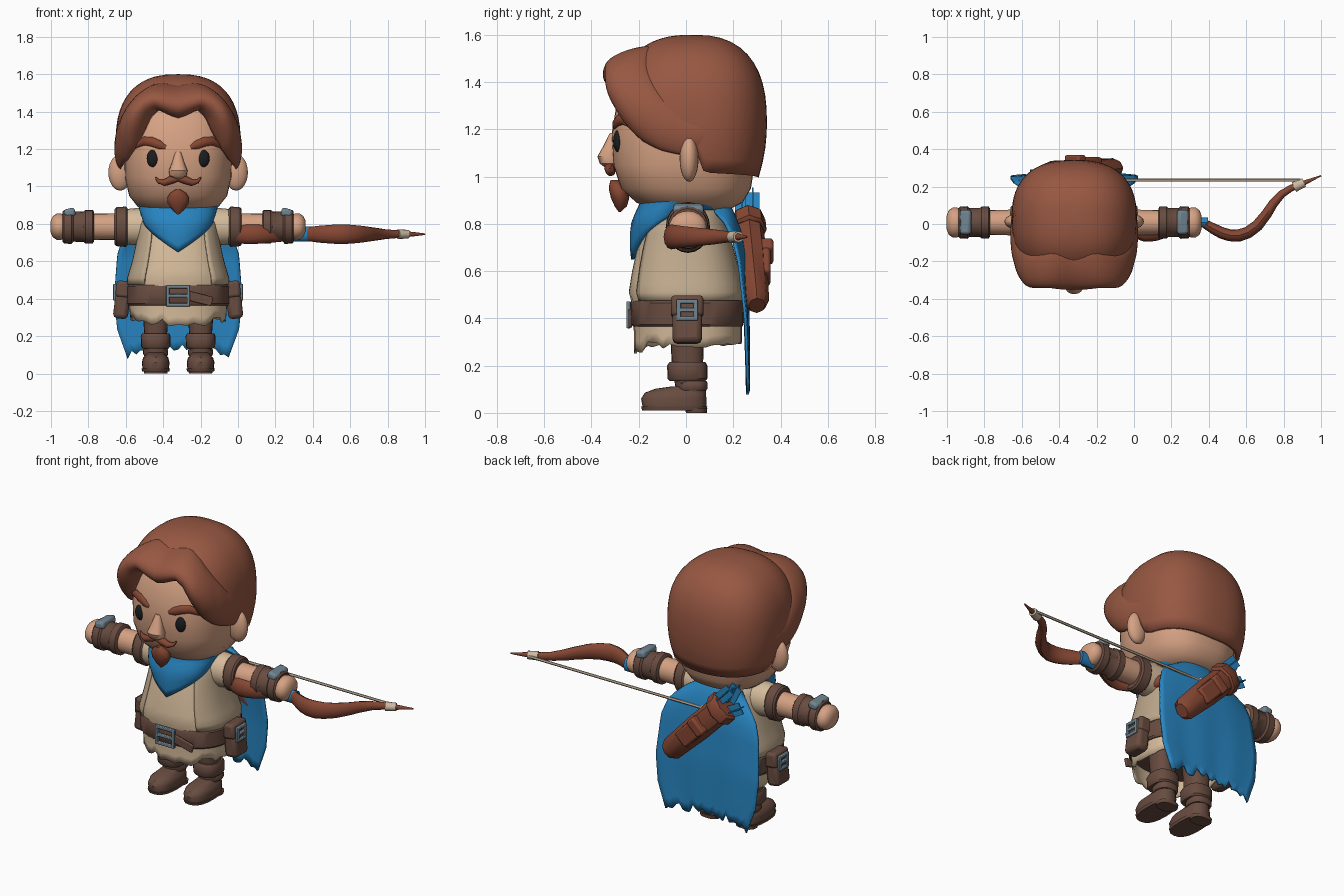
import bpy, bmesh, math, random
from math import sin, cos, pi
from mathutils import Vector, Matrix, Euler

random.seed(4)
cube = bpy.data.objects.get("Cube")
if cube:
    bpy.data.objects.remove(cube)
CX = -.32          # body centre line
parts = []


def paint(name, r, g, b):
    rgba = [(c / 255) ** 2.2 for c in (r, g, b)] + [1]
    m = bpy.data.materials.new(name)
    m.use_nodes = True
    m.diffuse_color = rgba
    m.node_tree.nodes["Principled BSDF"].inputs["Base Color"].default_value = rgba
    return m


skin = paint("skin", 212, 160, 130)
hair = paint("hair brown", 150, 88, 68)
wood = paint("red brown wood", 132, 72, 54)
leather = paint("dark leather", 104, 77, 66)
cloth = paint("tan cloth", 212, 186, 154)
vest_cloth = paint("vest cloth", 190, 168, 140)
blue = paint("blue cloth", 44, 132, 192)
metal = paint("grey metal", 112, 132, 144)
black = paint("eye black", 32, 34, 36)
cord = paint("pale cord", 202, 184, 162)


def finish(name, bm, mat, thick=0, bevel=0):
    bmesh.ops.remove_doubles(bm, verts=bm.verts, dist=.0002)
    bmesh.ops.recalc_face_normals(bm, faces=bm.faces)
    mesh = bpy.data.meshes.new(name)
    bm.to_mesh(mesh)
    bm.free()
    mesh.materials.append(mat)
    ob = bpy.data.objects.new(name, mesh)
    bpy.context.collection.objects.link(ob)
    if thick:
        mod = ob.modifiers.new("thickness", "SOLIDIFY")
        mod.thickness, mod.offset = thick, 0
    if bevel:
        mod = ob.modifiers.new("bevel", "BEVEL")
        mod.width, mod.segments = bevel, 2
    parts.append(ob)
    return ob


def skin_rings(name, rings, mat, closed=True, caps=True, thick=0):
    bm = bmesh.new()
    rows = [[bm.verts.new(p) for p in ring] for ring in rings]
    for low, high in zip(rows, rows[1:]):
        n = len(low)
        for i in range(n if closed else n - 1):
            j = (i + 1) % n
            bm.faces.new((low[i], low[j], high[j], high[i]))
    if caps:
        bm.faces.new(rows[0])
        bm.faces.new(rows[-1])
    return finish(name, bm, mat, thick)


def lerp(table, x):
    for (a, *va), (b, *vb) in zip(table, table[1:]):
        if x <= b:
            k = max(0, (x - a) / (b - a))
            return [p + (q - p) * k for p, q in zip(va, vb)]
    return list(table[-1][1:])


def oval(a, rx, y0, y1, p=2.5):
    """Rounded oval, angle zero at the front."""
    def power(c):
        return math.copysign(abs(c) ** (2 / p), c)
    return rx * power(sin(a)), (y0 + y1) / 2 - (y1 - y0) / 2 * power(cos(a))


def loft(name, table, mat, x=CX, n=32, p=2.5):
    rings = []
    for z, rx, y0, y1 in table:
        ring = [oval(2 * pi * i / n, rx, y0, y1, p) for i in range(n)]
        rings.append([(x + px, py, z) for px, py in ring])
    return skin_rings(name, rings, mat)


def shell(name, fn, nu, nv, mat, closed=False, thick=.012):
    div = nu if closed else nu - 1
    rings = [[fn(i / div, j / (nv - 1)) for i in range(nu)] for j in range(nv)]
    return skin_rings(name, rings, mat, closed, False, thick)


def sweep(name, path, radii, mat, ref=(0, 0, 1), n=12):
    pts = [Vector(p) for p in path]
    rings = []
    for i, (p, (r1, r2)) in enumerate(zip(pts, radii)):
        t = (pts[min(i + 1, len(pts) - 1)] - pts[max(i - 1, 0)]).normalized()
        side = t.cross(Vector(ref)).normalized()
        up = side.cross(t)
        rings.append([p + side * r1 * cos(2 * pi * k / n) + up * r2 * sin(2 * pi * k / n)
                      for k in range(n)])
    return skin_rings(name, rings, mat)


def ball(name, loc, radii, mat):
    bm = bmesh.new()
    bmesh.ops.create_uvsphere(bm, u_segments=20, v_segments=12, radius=1)
    bm.transform(Matrix.Translation(loc) @ Matrix.Diagonal((*radii, 1)))
    return finish(name, bm, mat)


def boxes(name, items, mat, loc, rot=(0, 0, 0), bevel=.012):
    bm = bmesh.new()
    frame = Matrix.Translation(loc) @ Euler(rot).to_matrix().to_4x4()
    for pos, size in items:
        bmesh.ops.create_cube(bm, size=1, matrix=frame @ Matrix.Translation(pos)
                              @ Matrix.Diagonal((*size, 1)))
    return finish(name, bm, mat, bevel=bevel)


def buckle(name, loc, turn, w, h):
    bars = [((0, 0, s * h), (2 * w, .018, .018)) for s in (-1, 0, 1)]
    bars += [((s * w, 0, 0), (.018, .018, 2 * h + .018)) for s in (-1, 1)]
    boxes(name, bars, metal, loc, (0, 0, turn), .004)


# Head, face
HEAD = [(.86, .15, -.13, .18), (.89, .215, -.21, .24), (.95, .262, -.275, .275),
        (1.05, .285, -.308, .29), (1.18, .289, -.315, .3), (1.36, .28, -.285, .29),
        (1.47, .2, -.2, .22)]
loft("head", HEAD, skin, n=40)
loft("nose", [(1.04, .02, -.345, -.29), (1.055, .045, -.365, -.28), (1.085, .05, -.375, -.28),
              (1.13, .032, -.35, -.29), (1.185, .016, -.322, -.29)], skin, n=16, p=2.2)


def face_y(x):
    return -.015 - .3 * (1 - (x / .289) ** 2.5) ** .4


for s, side in ((-1, "right"), (1, "left")):
    ball(side + "_eye", (CX + s * .135, face_y(.135) + .008, 1.15), (.033, .02, .046), black)
    ball(side + "_ear", (CX + s * .31, .013, 1.075), (.063, .04, .097), skin)
    brow = [(.065, 1.208), (.1, 1.222), (.14, 1.238), (.18, 1.243), (.21, 1.225), (.235, 1.2)]
    sweep(side + "_eyebrow", [(CX + s * x, face_y(x) + .012, z) for x, z in brow],
          [(.01, .012), (.018, .024), (.018, .026), (.018, .024), (.014, .016), (.004, .005)], wood)
    tache = [(0, 1.042), (.035, 1.036), (.075, 1.02), (.105, 1.028), (.122, 1.05)]
    sweep(side + "_moustache", [(CX + s * x, face_y(x) - .008, z) for x, z in tache],
          [(.018, .014), (.024, .022), (.02, .018), (.012, .011), (.003, .003)], wood)
loft("goatee", [(.85, .004, -.285, -.277), (.875, .033, -.302, -.25), (.91, .056, -.318, -.24),
                (.94, .058, -.325, -.245), (.965, .043, -.325, -.255), (.985, .012, -.32, -.28)],
     wood, n=16, p=2)


# Hair: cap plus two swept lobes parted in the middle
TOP = 1.588


def dome(z):
    k = (z - 1.22) / (TOP - 1.22)
    if k > 0:
        return max(0, 1 - k ** 2.6) ** .4
    return 1 - .32 * k * k


def hair_point(a, grow, z):
    half = .325 if cos(a) > 0 else .3
    x, y = oval(a, .322, -half, half)
    return CX + x * grow, .03 + y * grow, z


CAP_EDGE = [(0, 1.42), (30, 1.44), (45, 1.32), (70, 1.2), (90, 1.14), (96, 1.02), (180, 1)]
LOBES = [(0, 1.375, 1.53, .28), (8, 1.4, 1.538, .31), (16, 1.42, 1.543, .34),
         (24, 1.38, 1.544, .35), (32, 1.29, 1.537, .34), (42, 1.21, 1.505, .26), (55, 1.155, 1.43, .16),
         (70, 1.12, 1.335, .09), (85, 1.1, 1.25, .05), (102, 1.15, 1.2, .01)]


def cap_fn(u, v):
    a = (2 * u - 1) * pi
    z0, = lerp(CAP_EDGE, abs(math.degrees(a)))
    z = z0 + (TOP - z0) * sin(v * pi / 2)
    return hair_point(a, dome(z), z)


def lobe_fn(u, v):
    deg = (2 * u - 1) * 102
    low, high, bulge = lerp(LOBES, abs(deg))
    v = (1 - cos(pi * v)) / 2
    z = low + (high - low) * v
    return hair_point(math.radians(deg), dome(z) - .02 + bulge * max(0, sin(pi * v)) ** .5, z)


shell("hair_cap", cap_fn, 64, 16, hair, True, .025)
shell("hair_front_lobes", lobe_fn, 61, 17, hair, False, .02)

# Tunic, vest, scarf
TUNIC = [(.22, .245, -.215, .23), (.36, .255, -.215, .23), (.47, .258, -.225, .23),
         (.5, .26, -.238, .235), (.6, .23, -.222, .21), (.7, .208, -.2, .185),
         (.8, .193, -.17, .155), (.89, .15, -.12, .12)]
rag = [random.uniform(0, .05) for _ in range(48)]


def tunic_point(a, z, grow=0):
    rx, y0, y1 = lerp(TUNIC, z)
    x, y = oval(a, rx + grow, y0 - grow, y1 + grow)
    return CX + x, y, z


def tunic_fn(u, v):
    a = 2 * pi * u
    z0 = .27 - .02 * cos(a) + rag[round(u * 48) % 48] * (1 if cos(a) > -.2 else .2)
    return tunic_point(a, z0 + (.89 - z0) * v)


def scarf_fn(u, v):
    a = (2 * u - 1) * pi
    z0 = .65 + .215 * min(1, abs(a) / 1.5) ** .8
    z = z0 + (.92 - z0) * v
    return tunic_point(a, z, .012 + .055 * v + .012 * sin(pi * v))


shell("tunic", tunic_fn, 48, 16, cloth, True)
shell("vest", lambda u, v: tunic_point(.65 + u * (2 * pi - 1.3), .475 + v * .385, .01),
      40, 12, vest_cloth)
shell("scarf", scarf_fn, 49, 8, blue, False, .018)

# Belt with loose end, pouches
loft("belt", [(.365, .268, -.224, .238), (.375, .276, -.232, .244),
              (.465, .276, -.236, .244), (.475, .268, -.23, .238)], leather, n=40)
boxes("belt_end", [((0, 0, 0), (.13, .016, .05))], leather, (CX + .12, -.236, .4), (0, .25, 0), .005)
buckle("belt_buckle", (CX, -.243, .415), 0, .055, .048)
for s, side in ((-1, "right"), (1, "left")):
    boxes(side + "_pouch", [((0, 0, 0), (.08, .125, .17))], leather,
          (CX + s * .3, .005, .378), (0, -s * .12, 0), .022)
    boxes(side + "_pouch_flap", [((0, 0, 0), (.085, .137, .09))], leather,
          (CX + s * .29, .005, .45), (0, -s * .12, 0), .016)
    buckle(side + "_pouch_buckle", (CX + s * .338, .005, .435), s * pi / 2, .036, .036)

# Legs and boots
for s, side in ((-1, "right"), (1, "left")):
    x = CX + s * .12
    loft(side + "_leg", [(.08, .056, -.04, .08), (.2, .06, -.06, .072), (.4, .075, -.07, .08)],
         leather, x, 20)
    loft(side + "_boot_cuff", [(.135, .07, -.07, .082), (.145, .078, -.078, .09),
                               (.2, .08, -.08, .09), (.215, .072, -.07, .082)], leather, x, 20)
    loft(side + "_sole", [(.01, .072, -.185, .086), (.026, .076, -.19, .09)], leather, x, 20)
    loft(side + "_heel", [(0, .062, 0, .088), (.02, .066, -.005, .09)], leather, x, 20)
    loft(side + "_boot", [(.02, .07, -.183, .086), (.06, .074, -.19, .086), (.085, .067, -.175, .085),
                          (.102, .05, -.13, .084), (.112, .045, -.06, .082)], leather, x, 20)
    loft(side + "_ankle_strap", [(.095, .062, -.035, .086), (.105, .067, -.04, .092),
                                 (.125, .067, -.04, .092), (.135, .06, -.03, .086)], leather, x, 20)


# Arms: profiles are distance from the centre line with radii in y and z
def arm_part(name, s, table, mat):
    sweep(name, [(CX + s * d, .008, .785) for d, *_ in table],
          [(ry, rz) for _, ry, rz in table], mat, n=20)


for s, side in ((-1, "right"), (1, "left")):
    arm_part(side + "_sleeve", s, [(.12, .09, .09), (.22, .092, .1), (.3, .084, .092)], cloth)
    arm_part(side + "_sleeve_band", s, [(.27, .085, .098), (.28, .094, .108),
                                        (.33, .092, .104), (.34, .083, .094)], leather)
    arm_part(side + "_arm", s, [(.25, .07, .072), (.48, .066, .07)], skin)
    arm_part(side + "_bracer", s, [(.45, .075, .08), (.457, .085, .09), (.495, .085, .09),
                                   (.505, .077, .082), (.56, .077, .08), (.57, .087, .092),
                                   (.61, .085, .09), (.618, .075, .08)], leather)
    arm_part(side + "_hand", s, [(.6, .068, .062), (.625, .08, .07), (.65, .08, .07),
                                 (.67, .066, .056), (.682, .035, .03)], skin)
    boxes(side + "_bracer_plate", [((0, 0, 0), (.06, .13, .045))], metal,
          (CX + s * .58, .01, .86), (0, s * .25, 0), .014)

# Cape
hem = [random.uniform(-.03, .035) for _ in range(25)]
CAPE = [(0, .14, .15), (.06, .21, .19), (.16, .29, .225), (.3, .325, .245),
        (.62, .343, .262), (.83, .325, .262), (1, .27, .262)]


def cape_fn(u, v):
    half, y = lerp(CAPE, v)
    k = 2 * u - 1
    z = .91 - .775 * v + (hem[round(u * 24)] - .03 * k * k) * v ** 4 - .06 * k * k * (1 - v)
    return CX + half * k, y - .03 * k * k * (1 - v) + .003 * sin(9 * k) * v, z


shell("cape", cape_fn, 25, 18, blue)

# Quiver with arrows on the back
low, top = Vector((-.11, .298, .475)), Vector((-.45, .262, .82))
LEAN = -.765


def along(k):
    return low.lerp(top, k)


sweep("quiver", [along(k) for k in (-.06, 0, .5, 1)],
      [(.045, .035), (.066, .054), (.076, .064), (.076, .062)], wood, (0, 1, 0), 8)
sweep("quiver_rim", [along(k) for k in (.84, .86, .98, 1.01)],
      [(.08, .064), (.094, .074), (.094, .074), (.08, .064)], wood, (0, 1, 0), 8)
boxes("quiver_pocket", [((0, 0, -.02), (.1, .05, .18)), ((0, .01, .05), (.11, .055, .06))],
      wood, along(.5) + Vector((0, .052, 0)), (0, LEAN, 0))
for i, (dx, dy, dz) in enumerate([(-.045, 0, .04), (.045, .02, .055), (0, -.025, .075)]):
    boxes("arrow_feathers_%d" % (i + 1),
          [((dx, dy, dz), (.07, .006, .11)), ((dx, dy, dz), (.006, .06, .11))],
          blue, top, (0, LEAN + .3 * (i - 1), 0), 0)

# Bow held level in the left hand, mirrored about the grip
BX, BZ = .31, .745
LIMB = [(.07, 0, .024, .038), (.12, -.028, .029, .045), (.16, -.048, .031, .048),
        (.2, -.06, .032, .051), (.25, -.062, .033, .053), (.3, -.045, .032, .05),
        (.35, -.008, .031, .045), (.4, .055, .028, .038), (.435, .11, .025, .033),
        (.48, .16, .021, .026), (.53, .192, .018, .022), (.6, .22, .013, .015), (.69, .258, .003, .004)]
for s, side in ((-1, "inner"), (1, "outer")):
    sweep(side + "_bow_limb", [(BX + s * d, y, BZ) for d, y, *_ in LIMB],
          [(a, b) for *_, a, b in LIMB], wood)
    sweep(side + "_bow_binding", [(BX + s * .545, .197, BZ), (BX + s * .6, .222, BZ)],
          [(.028, .026), (.024, .023)], cord)
sweep("bow_grip", [(BX + d, .008, BZ) for d in (-.085, 0, .085)], [(.028, .04)] * 3, blue)
sweep("bow_string", [(BX + d, .235, BZ) for d in (-.58, .58)], [(.008, .008)] * 2, cord, n=6)

# Smooth shading that keeps hard edges
bpy.ops.object.select_all(action="DESELECT")
for ob in parts:
    ob.select_set(True)
bpy.context.view_layer.objects.active = parts[0]
bpy.ops.object.shade_smooth_by_angle(angle=math.radians(38))
